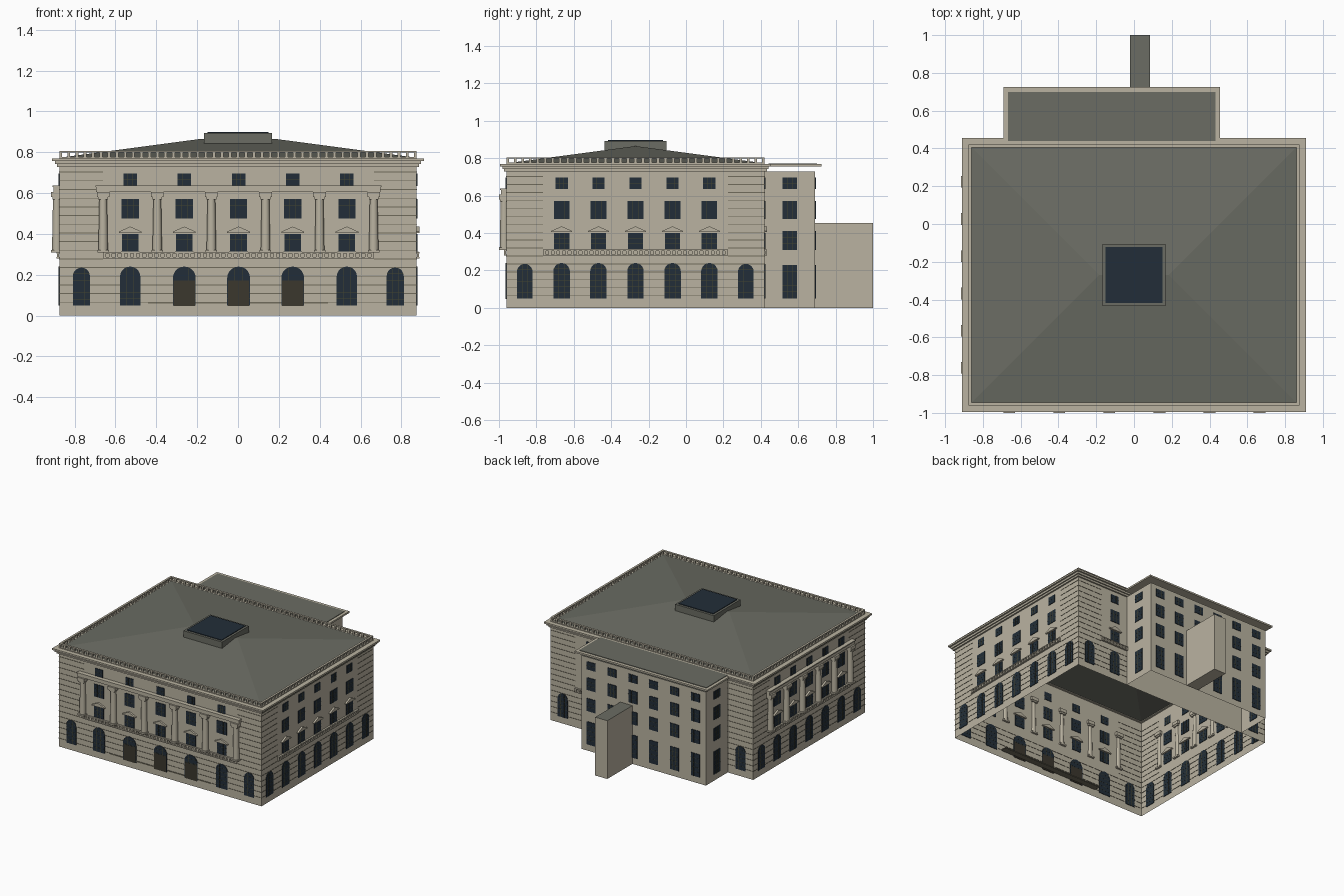
import bpy, bmesh, math
from mathutils import Matrix, Vector

cube = bpy.data.objects.get("Cube")
if cube:
    bpy.data.objects.remove(cube, do_unlink=True)


def material(name, rgb):
    m = bpy.data.materials.new(name)
    m.use_nodes = True
    m.diffuse_color = (*rgb, 1)
    bsdf = next(n for n in m.node_tree.nodes if n.type == "BSDF_PRINCIPLED")
    bsdf.inputs["Base Color"].default_value = (*rgb, 1)
    return m


STONE = material("limestone", (0.49, 0.45, 0.355))
JOINT = material("joint_shadow", (0.16, 0.145, 0.105))
ROOF = material("grey_roof", (0.145, 0.15, 0.125))
GLASS = material("dark_glass", (0.016, 0.027, 0.04))
BARS = material("olive_bars", (0.06, 0.06, 0.032))
DOOR = material("dark_door", (0.043, 0.038, 0.027))

# Main block extents
X, Y0, Y1, TOP = 0.875, -0.96, 0.42, 0.775
AX0, AX1, AY = -0.655, 0.42, 0.69
parts = {}


def part(name, mats):
    if name not in parts:
        parts[name] = (bmesh.new(), mats if isinstance(mats, list) else [mats])
    return parts[name][0]


def prism(bm, M, pts, d0, d1):
    """Extrude a (u, z) outline between two depths; depth is outward."""
    a = [bm.verts.new(M @ Vector((u, -d0, z))) for u, z in pts]
    b = [bm.verts.new(M @ Vector((u, -d1, z))) for u, z in pts]
    faces = [bm.faces.new(a), bm.faces.new(b[::-1])]
    for i in range(len(a)):
        j = (i + 1) % len(a)
        faces.append(bm.faces.new((a[j], a[i], b[i], b[j])))
    bmesh.ops.recalc_face_normals(bm, faces=faces)
    return faces


def box(bm, M, u0, u1, d0, d1, z0, z1):
    return prism(bm, M, [(u0, z0), (u1, z0), (u1, z1), (u0, z1)], d0, d1)


WORLD = Matrix.Scale(-1, 4, (0, 1, 0))  # plain x, y, z boxes


def facade(angle, x, y):
    return Matrix.Translation((x, y, 0)) @ Matrix.Rotation(math.radians(angle), 4, "Z")


def window(side, M, u, z0, z1, w, arched=False):
    h = w / 2
    pts = [(u - h, z0), (u + h, z0)]
    if arched:
        spring = z1 - h
        pts += [(u + h * math.cos(math.pi * i / 10), spring + h * math.sin(math.pi * i / 10))
                for i in range(11)]
    else:
        pts += [(u + h, z1), (u - h, z1)]
    prism(part(side + "_window_glass", GLASS), M, pts, -0.004, 0.004)
    bars = part(side + "_window_bars", BARS)
    top = z1 - h * 0.15 if arched else z1
    for k in (-1, 1):
        box(bars, M, u + k * h / 3 - 0.001, u + k * h / 3 + 0.001, -0.0048, 0.0048, z0, top)
    rows = max(2, round((z1 - z0) / 0.033))
    for k in range(1, rows):
        z = z0 + (z1 - z0) * k / rows
        reach = h
        if arched and z > spring:
            reach = math.sqrt(max(0, h * h - (z - spring) ** 2))
        box(bars, M, u - reach, u + reach, -0.0048, 0.0048, z - 0.001, z + 0.001)


def bay(side, M, u):
    """Three upper windows with a pediment over the lowest."""
    window(side, M, u, 0.315, 0.4, 0.082)
    window(side, M, u, 0.475, 0.572, 0.084)
    window(side, M, u, 0.635, 0.697, 0.066)
    ped = part(side + "_pediments", STONE)
    prism(ped, M, [(u - 0.056, 0.405), (u + 0.056, 0.405), (u + 0.056, 0.411),
                   (u, 0.436), (u - 0.056, 0.411)], -0.012, 0.014)
    box(ped, M, u - 0.046, u + 0.046, 0, 0.008, 0.305, 0.313)


def balustrade(name, M, u0, u1, d0, d1, z0, z1, step):
    bm = part(name, STONE)
    box(bm, M, u0, u1, d0, d1, z0, z0 + 0.006)
    box(bm, M, u0, u1, d0, d1, z1 - 0.007, z1)
    n = round((u1 - u0) / step)
    for i in range(n + 1):
        u = u0 + 0.007 + (u1 - u0 - 0.014) * i / n
        box(bm, M, u - 0.007, u + 0.007, d0 + 0.002, d1 - 0.002, z0 + 0.006, z1 - 0.007)


def joints(side, M, u0, u1, z0, z1):
    bm = part(side + "_stone_joints", JOINT)
    for i in range(40):
        z = 0.065 + 0.0425 * i
        if z0 < z < z1:
            box(bm, M, u0, u1, -0.002, 0.002, z - 0.002, z + 0.002)


def columns(side, M, us):
    bm = part(side + "_columns", STONE)
    for u in us:
        place = M @ Matrix.Translation((u, -0.012, 0.45))
        made = bmesh.ops.create_cone(bm, cap_ends=True, segments=14, radius1=0.024,
                                     radius2=0.019, depth=0.27, matrix=place)
        for f in {f for v in made["verts"] for f in v.link_faces}:
            f.smooth = len(f.verts) == 4
        box(bm, M, u - 0.028, u + 0.028, -0.016, 0.04, 0.31, 0.322)
        box(bm, M, u - 0.024, u + 0.024, -0.014, 0.034, 0.568, 0.58)
        box(bm, M, u - 0.031, u + 0.031, -0.018, 0.04, 0.58, 0.606)
    box(bm, M, us[0] - 0.034, us[-1] + 0.034, 0, 0.028, 0.606, 0.63)
    box(bm, M, us[0] - 0.038, us[-1] + 0.038, 0, 0.034, 0.63, 0.638)


# Open main walls
bm = part("main_walls", STONE)
box(bm, WORLD, -X, X, Y0, Y1, 0, TOP - 0.005)
bmesh.ops.delete(bm, geom=[f for f in bm.faces if abs(f.normal.z) > 0.5], context="FACES")

# Cornice, parapet and stone joints on each side
front, back = facade(0, 0, Y0), facade(180, 0, Y1)
right, left = facade(90, X, 0), facade(-90, -X, 0)
sides = {"front": (front, -X, X), "back": (back, -X, X),
         "positive_x": (right, Y0, Y1), "negative_x": (left, -Y1, -Y0)}
for side, (M, u0, u1) in sides.items():
    cor = part("cornice", STONE)
    for d, z0, z1 in ((0.012, 0.728, 0.742), (0.022, 0.742, 0.757), (0.035, 0.757, 0.77)):
        box(cor, M, u0 - d, u1 + d, 0, d, z0, z1)
    balustrade("parapet_balustrade", M, u0, u1, -0.016, 0, 0.77, 0.805, 0.04)

# Front and its two neighbours
bays_x = [-0.528, -0.263, 0.003, 0.268, 0.533]
bays_y = [-0.665, -0.468, -0.27, -0.072, 0.125]
for side, bays, ends, arch_w in (("front", bays_x, (-0.767, 0.77), 0.1),
                                 ("positive_x", bays_y, (-0.862, 0.32), 0.088),
                                 ("negative_x", [-y for y in reversed(bays_y)], (-0.32, 0.862), 0.088)):
    M, u0, u1 = sides[side]
    gap = bays[1] - bays[0]
    b0, b1 = bays[0] - gap / 2, bays[-1] + gap / 2
    for u in bays:
        bay(side, M, u)
        central = side == "front" and abs(u) < 0.3
        window(side, M, u, 0.05, 0.24, 0.112 if central else arch_w, True)
        if central:
            doors = part("entrance_doors", DOOR)
            box(doors, M, u - 0.052, u + 0.052, -0.0049, 0.0049, 0.048, 0.172)
    for u in ends:
        window(side, M, u, 0.05, 0.235, 0.084, True)
    balustrade(side + "_balcony", M, b0, b1, 0, 0.014, 0.28, 0.311, 0.03)
    joints(side, M, u0, u1, 0.05, 0.27)
    joints(side, M, u0, b0, 0.27, 0.728)
    joints(side, M, b1, u1, 0.27, 0.728)
    if side != "positive_x":
        columns(side, M, [b0 + gap * i for i in range(6)])

# Entrance step
box(part("entrance_step", JOINT), front, -0.44, 0.44, -0.05, 0.003, 0.058, 0.066)

# Rear corners of the main block
bay("back", back, -0.533)
for u in (-0.77, -0.533, 0.767):
    window("back", back, u, 0.05, 0.235, 0.086, True)
balustrade("back_balcony", back, -0.66, -AX1, 0, 0.014, 0.28, 0.311, 0.03)
joints("back", back, -X, -AX1, 0.05, 0.27)
joints("back", back, -X, -0.66, 0.27, 0.728)
joints("back", back, -AX0, X, 0.05, 0.728)

# Rear wing, its raised roof slab and the small block behind it
for name, ext in (("rear_wing", (AX0, AX1, Y1, AY, 0, 0.73)),
                  ("rear_block", (-0.02, 0.085, AY, 1.0, 0, 0.455))):
    bm = part(name, [STONE, ROOF])
    for f in box(bm, WORLD, *ext):
        f.material_index = int(f.normal.z > 0.5)
    if name == "rear_wing":
        bmesh.ops.delete(bm, geom=[f for f in bm.faces if f.normal.z < -0.5], context="FACES")
box(part("wing_roof_slab", STONE), WORLD, AX0 - 0.035, AX1 + 0.035, Y1 + 0.01, AY + 0.035, 0.755, 0.768)
box(part("wing_roof_cover", ROOF), WORLD, AX0 - 0.012, AX1 + 0.012, Y1 + 0.02, AY + 0.01, 0.768, 0.772)
wing = [("wing_back", facade(180, 0, AY), [-0.335 + 0.18 * i for i in range(6)]),
        ("wing_positive_x", facade(90, AX1, 0), [0.555]),
        ("wing_negative_x", facade(-90, AX0, 0), [-0.555])]
for side, M, us in wing:
    for u in us:
        for z0, z1 in ((0.05, 0.228), (0.31, 0.41), (0.475, 0.572), (0.635, 0.697)):
            window(side, M, u, z0, z1, 0.076)

# Hipped roof
bm = part("hipped_roof", ROOF)
mid, ridge = (Y0 + Y1) / 2, X - (Y1 - Y0) / 2
e = 0.014
c = [bm.verts.new(p) for p in ((-X + e, Y0 + e, TOP), (X - e, Y0 + e, TOP),
                               (X - e, Y1 - e, TOP), (-X + e, Y1 - e, TOP))]
r = [bm.verts.new((s * ridge, mid, 0.865)) for s in (-1, 1)]
for f in ((c[0], c[1], r[1], r[0]), (c[1], c[2], r[1]), (c[2], c[3], r[0], r[1]), (c[3], c[0], r[0])):
    bm.faces.new(f)

# Skylight
box(part("skylight_curb", ROOF), WORLD, -0.167, 0.167, mid - 0.165, mid + 0.165, 0.84, 0.893)
box(part("skylight_glass", GLASS), WORLD, -0.15, 0.15, mid - 0.147, mid + 0.147, 0.89, 0.898)

# Turn every part into an object
for name, (bm, mats) in parts.items():
    mesh = bpy.data.meshes.new(name)
    bm.to_mesh(mesh)
    bm.free()
    for m in mats:
        mesh.materials.append(m)
    bpy.context.scene.collection.objects.link(bpy.data.objects.new(name, mesh))
